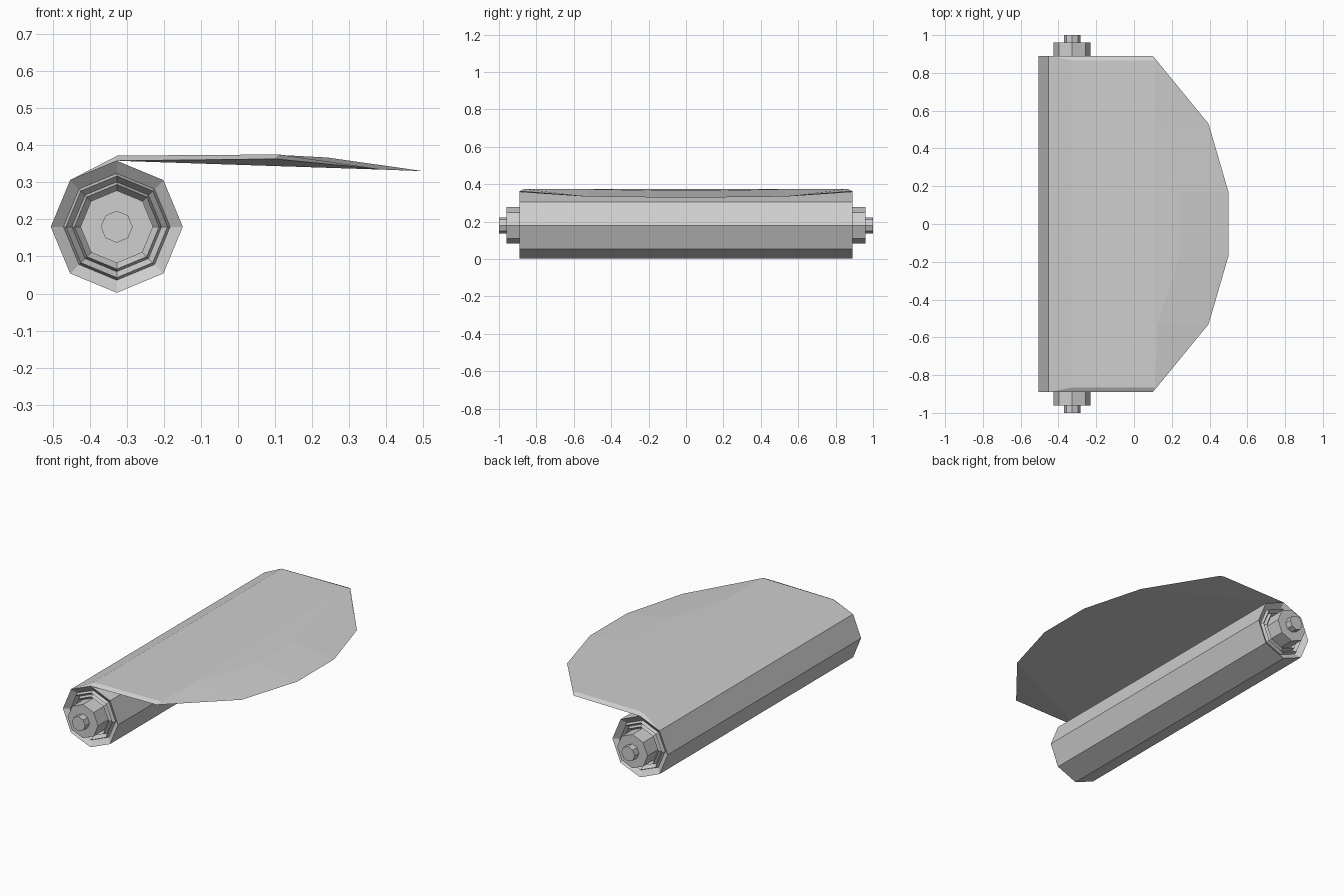
import bpy, bmesh, math

if "Cube" in bpy.data.objects:
    bpy.data.objects.remove(bpy.data.objects["Cube"])

paper = bpy.data.materials.new("paper grey")
paper.diffuse_color = (0.62, 0.62, 0.62, 1)
paper.use_nodes = True
paper.node_tree.nodes["Principled BSDF"].inputs["Base Color"].default_value = paper.diffuse_color

CX, CZ, SIDES = -0.327, 0.18, 8


def finish(name, bm):
    bmesh.ops.remove_doubles(bm, verts=bm.verts, dist=1e-5)
    bmesh.ops.recalc_face_normals(bm, faces=bm.faces)
    me = bpy.data.meshes.new(name)
    bm.to_mesh(me)
    bm.free()
    me.materials.append(paper)
    ob = bpy.data.objects.new(name, me)
    bpy.context.collection.objects.link(ob)
    return ob


def lathe(name, half):
    """Octagonal lathe about the y axis; half = (radius, y) from the tip to the middle."""
    profile = half + [(r, -y) for r, y in reversed(half)]
    bm = bmesh.new()
    rings = []
    for r, y in profile:
        rings.append([bm.verts.new((CX + r * math.cos(a), y, CZ + r * math.sin(a)))
                      for a in (i * 2 * math.pi / SIDES for i in range(SIDES))])
    for a, b in zip(rings, rings[1:]):
        for i in range(SIDES):
            j = (i + 1) % SIDES
            bm.faces.new((a[i], a[j], b[j], b[i]))
    bm.faces.new(rings[0])
    bm.faces.new(rings[-1])
    return finish(name, bm)


# Rolled body with stepped winds in the recessed ends, core and thin spindle tips
lathe("roll_and_core", [
    (0.043, 1.0), (0.043, 0.96), (0.098, 0.96), (0.098, 0.86),
    (0.114, 0.885), (0.121, 0.86), (0.137, 0.885), (0.144, 0.865),
    (0.178, 0.89)])

# Loose sheet leaving the roll: bottom/rim points and raised top points, +y half
rim = [(-0.453, 0.89, 0.306), (CX, 0.89, 0.358), (0.1, 0.89, 0.363),
       (0.395, 0.53, 0.334), (0.5, 0.17, 0.33)]
top = [(-0.325, 0.865, 0.372), (0.11, 0.865, 0.375),
       (0.125, 0.53, 0.373), (0.24, 0.17, 0.367)]
bm = bmesh.new()


def both(points):
    return [[bm.verts.new((x, s * y, z)) for x, y, z in points] for s in (1, -1)]


R, T = both(rim), both(top)
for r, t in zip(R, T):
    bm.faces.new((r[0], r[1], t[0]))               # fold beside the roll
    for i in range(3):                             # bevelled border
        bm.faces.new((r[i + 1], r[i + 2], t[i + 1], t[i]))
    bm.faces.new((r[1], r[2], r[3]))               # lifted corner underneath
a, b = R
c, d = T
bm.faces.new((a[0], b[0], d[0], c[0]))             # slope up from the roll
bm.faces.new((a[0], b[0], b[1], a[1]))             # seat on the roll
bm.faces.new((a[4], b[4], d[3], c[3]))             # front tip
bm.faces.new((a[1], a[3], b[3], b[1]))             # underside
bm.faces.new((a[3], a[4], b[4], b[3]))
for i in range(3):                                 # top surface
    bm.faces.new((c[i], c[i + 1], d[i + 1], d[i]))
finish("loose_sheet", bm)
